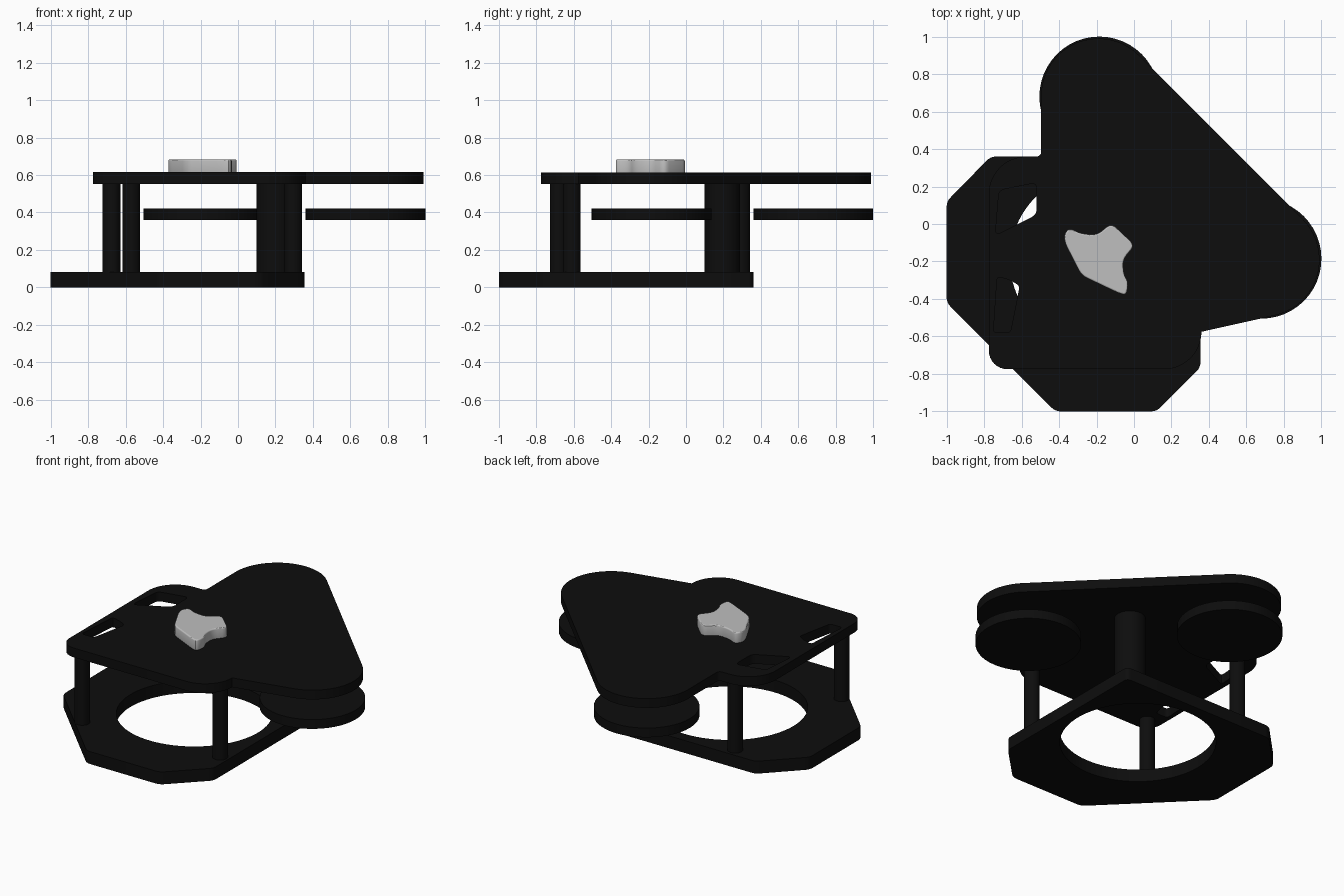
import bpy
from math import cos, sin, radians
from mathutils import Vector

cube = bpy.data.objects.get("Cube")
if cube:
    bpy.data.objects.remove(cube)


def material(name, value):
    mat = bpy.data.materials.new(name)
    mat.use_nodes = True
    color = (value, value, value, 1)
    mat.diffuse_color = color
    mat.node_tree.nodes["Principled BSDF"].inputs["Base Color"].default_value = color
    return mat


black = material("matte black", 0.004)
grey = material("light grey", 0.52)


def arc(x, y, r, start, end, steps=20):
    """Points along an arc, angles in degrees."""
    angles = [radians(start + (end - start) * i / steps) for i in range(steps + 1)]
    return [(x + r * cos(a), y + r * sin(a)) for a in angles]


def rounded(points, cut, steps=4):
    """Polygon with each corner replaced by a small curve."""
    out = []
    for i, p in enumerate(points):
        p = Vector(p)
        a = Vector(points[i - 1]) - p
        b = Vector(points[(i + 1) % len(points)]) - p
        a = p + a.normalized() * min(cut, a.length * 0.45)
        b = p + b.normalized() * min(cut, b.length * 0.45)
        for k in range(steps + 1):
            t = k / steps
            out.append(tuple(a * (1 - t) ** 2 + p * 2 * t * (1 - t) + b * t ** 2))
    return out


def plate(name, loops, z0, z1, mat, bevel=0.0):
    """Flat plate from an outline followed by any hole outlines."""
    curve = bpy.data.curves.new(name, "CURVE")
    curve.dimensions = "2D"
    curve.fill_mode = "BOTH"
    curve.extrude = (z1 - z0) / 2 - bevel
    curve.bevel_depth = bevel
    curve.bevel_resolution = 2
    curve.offset = -bevel
    for loop in loops:
        spline = curve.splines.new("POLY")
        spline.points.add(len(loop) - 1)
        for point, (x, y) in zip(spline.points, loop):
            point.co = (x, y, 0, 1)
        spline.use_cyclic_u = True
    temp = bpy.data.objects.new(name + "_curve", curve)
    bpy.context.collection.objects.link(temp)
    graph = bpy.context.evaluated_depsgraph_get()
    mesh = bpy.data.meshes.new_from_object(temp.evaluated_get(graph))
    bpy.data.objects.remove(temp)
    obj = bpy.data.objects.new(name, mesh)
    bpy.context.collection.objects.link(obj)
    obj.location.z = (z0 + z1) / 2
    finish(obj, mat)


def finish(obj, mat):
    obj.data.materials.clear()
    obj.data.materials.append(mat)
    bpy.ops.object.select_all(action="DESELECT")
    obj.select_set(True)
    bpy.context.view_layer.objects.active = obj
    bpy.ops.object.shade_smooth_by_angle(angle=radians(30))


def cylinder(name, x, y, r, z0, z1):
    bpy.ops.mesh.primitive_cylinder_add(
        vertices=48, radius=r, depth=z1 - z0, location=(x, y, (z0 + z1) / 2))
    obj = bpy.context.object
    obj.name = name
    finish(obj, black)


# Base plate with its large round opening
base = [(-1, -0.42), (-0.42, -1), (0.12, -1), (0.355, -0.765),
        (0.355, 0.36), (-0.765, 0.36), (-1, 0.12)]
opening = arc(-0.19, -0.19, 0.473, 0, 357, 79)
plate("base_plate", [rounded(base, 0.03), opening], 0, 0.083, black)

# Top plate: rounded corner, two shoulders, two large lobes and two windows
top = (arc(-0.675, -0.675, 0.1, 180, 270, 8)
       + arc(0.16, -0.575, 0.2, 270, 360, 12)
       + arc(0.685, -0.19, 0.305, -78, 45)
       + arc(-0.19, 0.685, 0.305, 45, 180)
       + arc(-0.52, 0.385, 0.025, 0, -90, 5)
       + arc(-0.575, 0.16, 0.2, 90, 180, 12))
side_window = [(-0.52, 0.05), (-0.52, 0.22), (-0.72, 0.18), (-0.74, -0.06)]
corner_window = [(-0.73, -0.28), (-0.66, -0.3), (-0.61, -0.33),
                 (-0.66, -0.58), (-0.75, -0.58)]
plate("top_plate", [top, rounded(side_window, 0.03), rounded(corner_window, 0.02)],
      0.553, 0.615, black)

# Discs below the lobes
cylinder("left_disc", 0.68, -0.185, 0.32, 0.36, 0.422)
cylinder("back_disc", -0.185, 0.68, 0.32, 0.36, 0.422)

# Posts between the plates
cylinder("main_post", 0.195, 0.195, 0.095, 0.08, 0.556)
for name, x, y in (("corner_post", -0.675, -0.68),
                   ("front_post", 0.295, -0.61),
                   ("side_post", -0.57, 0.295)):
    cylinder(name, x, y, 0.047, 0.08, 0.556)

# Raised grey pad on the top plate
pad = [(-0.375, -0.06), (-0.345, -0.02), (-0.29, -0.05), (-0.2, -0.06),
       (-0.12, 0.005), (0.005, -0.115), (-0.06, -0.19), (-0.055, -0.27),
       (-0.03, -0.31), (-0.04, -0.38), (-0.08, -0.37), (-0.28, -0.275),
       (-0.365, -0.11)]
plate("raised_pad", [rounded(pad, 0.035)], 0.6, 0.683, grey, bevel=0.008)
